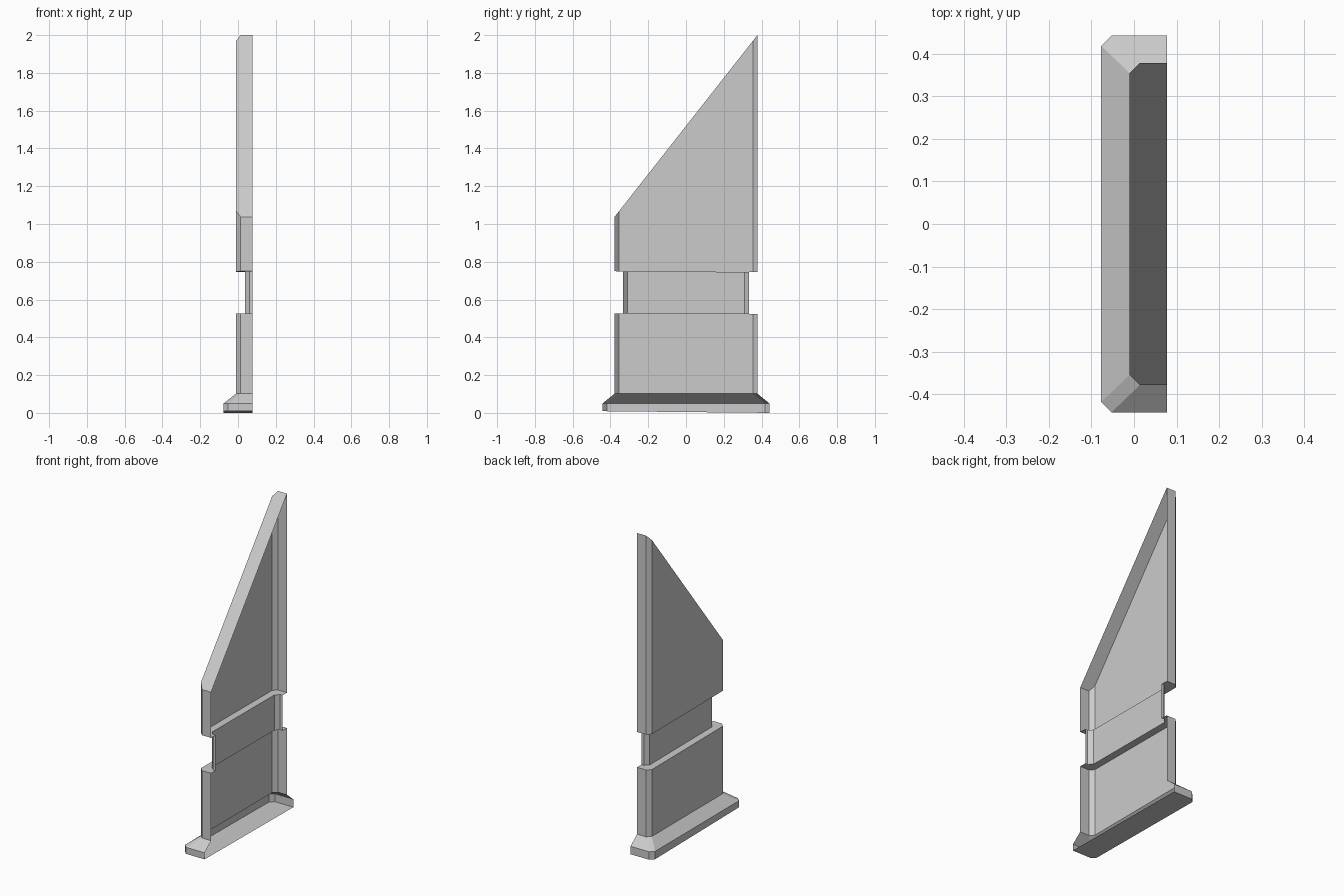
import bpy

if "Cube" in bpy.data.objects:
    bpy.data.objects.remove(bpy.data.objects["Cube"])

BACK = 0.077     # open side of the shell
CHAMFER = 0.024  # corner cut on every section


def section(x, y, z, slope=0.0):
    """Half-rectangle with chamfered corners, open at the back; z may slope along y."""
    half = [(BACK, -y), (x + CHAMFER, -y), (x, -y + CHAMFER)]
    outline = half + [(px, -py) for px, py in reversed(half)]
    return [(px, py, z + slope * py) for px, py in outline]


BASE, BODY, WAIST = (-0.077, 0.442), (-0.01, 0.378), (0.036, 0.334)

# Sections from the bottom up: foot, bevel, lower body, waist groove, upper body, slanted top
rings = [
    section(*BASE, 0.0045, -0.01),
    section(*BASE, 0.05),
    section(*BODY, 0.102),
    section(*BODY, 0.525, -0.005),
    section(*WAIST, 0.525, -0.005),
    section(*WAIST, 0.748, -0.005),
    section(*BODY, 0.748, -0.005),
    section(*BODY, 1.519, 0.481 / 0.378),
]

# Join the sections into a thin shell, closed at bottom and top, open at the back
n = len(rings[0])
verts = [p for ring in rings for p in ring]
faces = [tuple(range(n))]
for r in range(len(rings) - 1):
    for i in range(n - 1):
        a, b = r * n + i, (r + 1) * n + i
        faces.append((b, b + 1, a + 1, a))
faces.append(tuple(reversed(range(len(verts) - n, len(verts)))))

mesh = bpy.data.meshes.new("slanted_half_pillar")
mesh.from_pydata(verts, [], faces)
mesh.update()
pillar = bpy.data.objects.new("slanted_half_pillar", mesh)
bpy.context.collection.objects.link(pillar)
